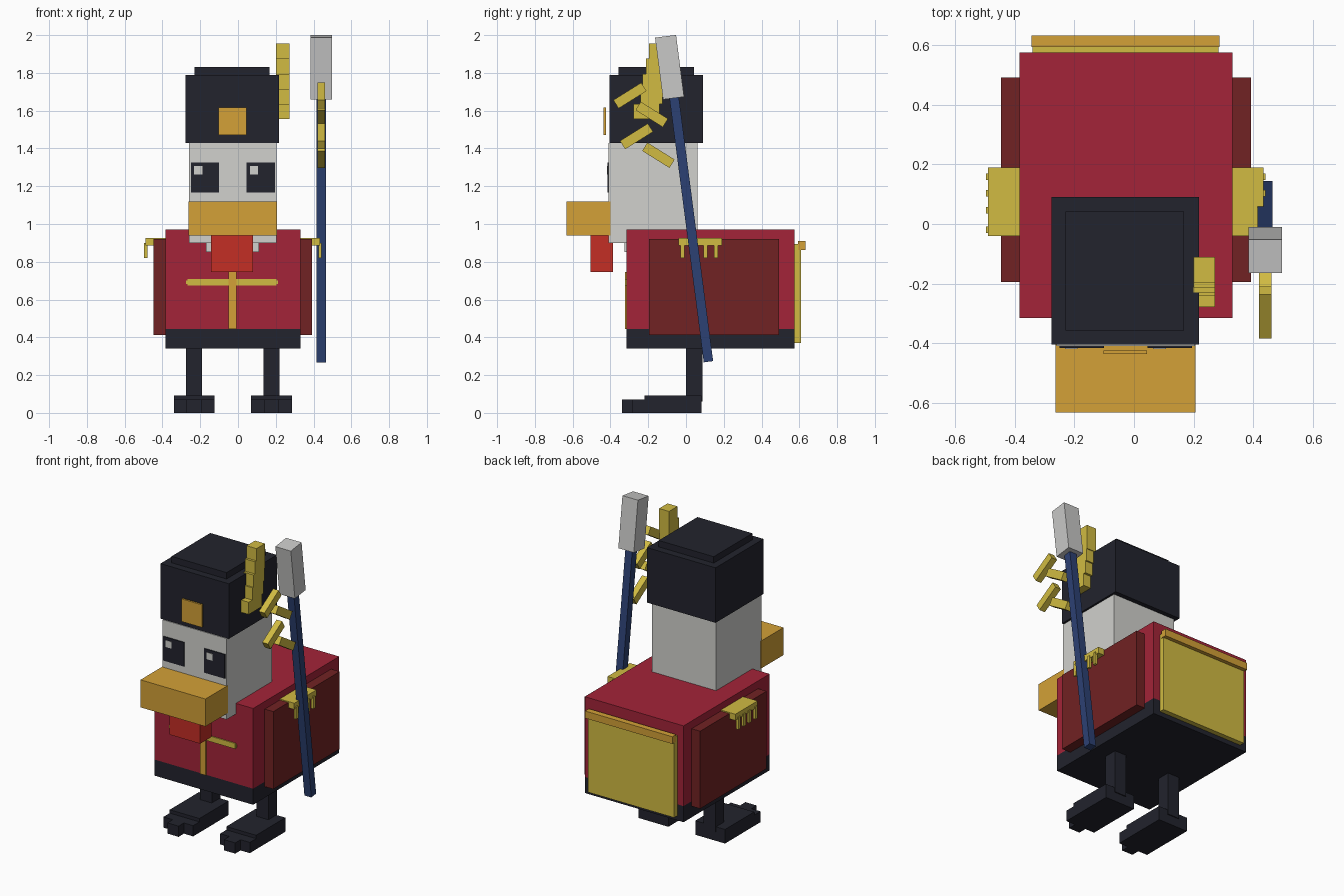
import bpy, bmesh, math
from mathutils import Matrix, Vector


def material(name, r, g, b):
    def lin(c):
        c /= 255
        return c / 12.92 if c <= 0.04045 else ((c + 0.055) / 1.055) ** 2.4
    m = bpy.data.materials.new(name)
    m.diffuse_color = (lin(r), lin(g), lin(b), 1)
    return m


CRIMSON = material("crimson", 163, 36, 56)
MAROON = material("maroon", 113, 34, 35)
BLACK = material("blue black", 34, 35, 45)
WHITE = material("off white", 209, 209, 205)
SILVER = material("silver", 200, 200, 199)
ORANGE = material("orange", 211, 161, 55)
YELLOW = material("yellow", 209, 187, 66)
BLUE = material("blue", 44, 65, 115)
RED = material("red", 196, 46, 37)


def boxes(name, mat, items):
    """One object from boxes: (x0, x1, y0, y1, z0, z1[, tilt about x in degrees])."""
    bm = bmesh.new()
    for x0, x1, y0, y1, z0, z1, *tilt in items:
        centre = Vector(((x0 + x1) / 2, (y0 + y1) / 2, (z0 + z1) / 2))
        m = Matrix.Translation(centre)
        m = m @ Matrix.Rotation(math.radians(tilt[0] if tilt else 0), 4, 'X')
        m = m @ Matrix.Diagonal((x1 - x0, y1 - y0, z1 - z0, 1))
        bmesh.ops.create_cube(bm, size=1, matrix=m)
    me = bpy.data.meshes.new(name)
    bm.to_mesh(me)
    bm.free()
    me.materials.append(mat)
    ob = bpy.data.objects.new(name, me)
    bpy.context.collection.objects.link(ob)
    return ob


MID = -0.0275  # symmetry plane of the bird


def both(name, mat, items):
    """Left and right copies of boxes given for the right side."""
    boxes(name + "_right", mat, items)
    boxes(name + "_left", mat, [(2 * MID - b[1], 2 * MID - b[0], *b[2:]) for b in items])


# Body
boxes("jacket", CRIMSON, [(-0.385, 0.33, -0.315, 0.575, 0.445, 0.97)])
boxes("trousers", BLACK, [(-0.385, 0.33, -0.315, 0.575, 0.34, 0.445)])
both("wing", MAROON, [(0.33, 0.392, -0.195, 0.492, 0.413, 0.92)])

# Legs and feet
both("leg", BLACK, [(0.135, 0.22, 0.0, 0.088, 0.06, 0.34)])
both("foot", BLACK, [(0.07, 0.285, -0.22, 0.082, 0.0, 0.092),
                     (0.07, 0.285, -0.285, -0.22, 0.0, 0.07),
                     (0.137, 0.218, -0.34, -0.285, 0.0, 0.07)])

# Head and face
boxes("head", WHITE, [(-0.26, 0.205, -0.41, 0.06, 0.90, 1.43)])
boxes("neck_feathers", WHITE, [(-0.17, 0.112, -0.325, -0.30, 0.852, 0.90)])
boxes("beak", ORANGE, [(-0.263, 0.207, -0.632, -0.40, 0.94, 1.12)])
boxes("wattle", RED, [(-0.143, 0.08, -0.505, -0.387, 0.745, 0.94)])
both("eye", BLACK, [(0.045, 0.195, -0.416, -0.408, 1.167, 1.325)])
boxes("eye_glints", WHITE, [(x, x + 0.043, -0.419, -0.412, 1.262, 1.306)
                            for x in (-0.232, 0.064)])

# Hat
boxes("hat", BLACK, [(-0.277, 0.218, -0.405, 0.09, 1.43, 1.79),
                     (-0.23, 0.168, -0.358, 0.042, 1.79, 1.832)])
boxes("hat_badge", ORANGE, [(-0.102, 0.044, -0.437, -0.424, 1.47, 1.618)])
plume_steps = [(-0.278, -0.14), (-0.24, -0.125), (-0.23, -0.115),
               (-0.213, -0.11), (-0.197, -0.11)]
boxes("plume", YELLOW, [(0.20, 0.272, y0, y1, 1.555 + 0.08 * i, 1.635 + 0.08 * i)
                        for i, (y0, y1) in enumerate(plume_steps)])

# Jacket trim
boxes("chest_cord", YELLOW, [(-0.275, 0.212, -0.321, -0.313, 0.682, 0.702),
                             (-0.268, 0.205, -0.322, -0.313, 0.674, 0.71)])
boxes("front_placket", ORANGE, [(-0.05, -0.008, -0.324, -0.313, 0.445, 0.745)])
both("epaulette", YELLOW,
     [(0.325, 0.435, -0.04, 0.19, 0.886, 0.927)] +
     [(0.425, 0.442, y, y + 0.022, 0.82, 0.90) for y in (-0.03, 0.035, 0.092, 0.147)])

# Tail
boxes("tail_plate", YELLOW, [(-0.34, 0.283, 0.575, 0.608, 0.37, 0.895)])
boxes("tail_bar", ORANGE, [(-0.344, 0.287, 0.594, 0.633, 0.863, 0.91)])

# Halberd, leaning forward
LEAN = 7.4
boxes("pole", BLUE, [(0.415, 0.465, 0.003, 0.053, 0.265, 1.675, LEAN)])
boxes("pole_head", SILVER, [(0.385, 0.497, -0.143, -0.031, 1.665, 1.995, LEAN)])
prongs = []
for y, z in ((-0.297, 1.68), (-0.262, 1.464)):
    prongs.append((0.42, 0.461, y - 0.087, y + 0.087, z - 0.026, z + 0.026, 32))
    y, z = y + 0.116, z - 0.1
    prongs.append((0.42, 0.461, y - 0.085, y + 0.085, z - 0.026, z + 0.026, -32))
boxes("pole_prongs", YELLOW, prongs)
